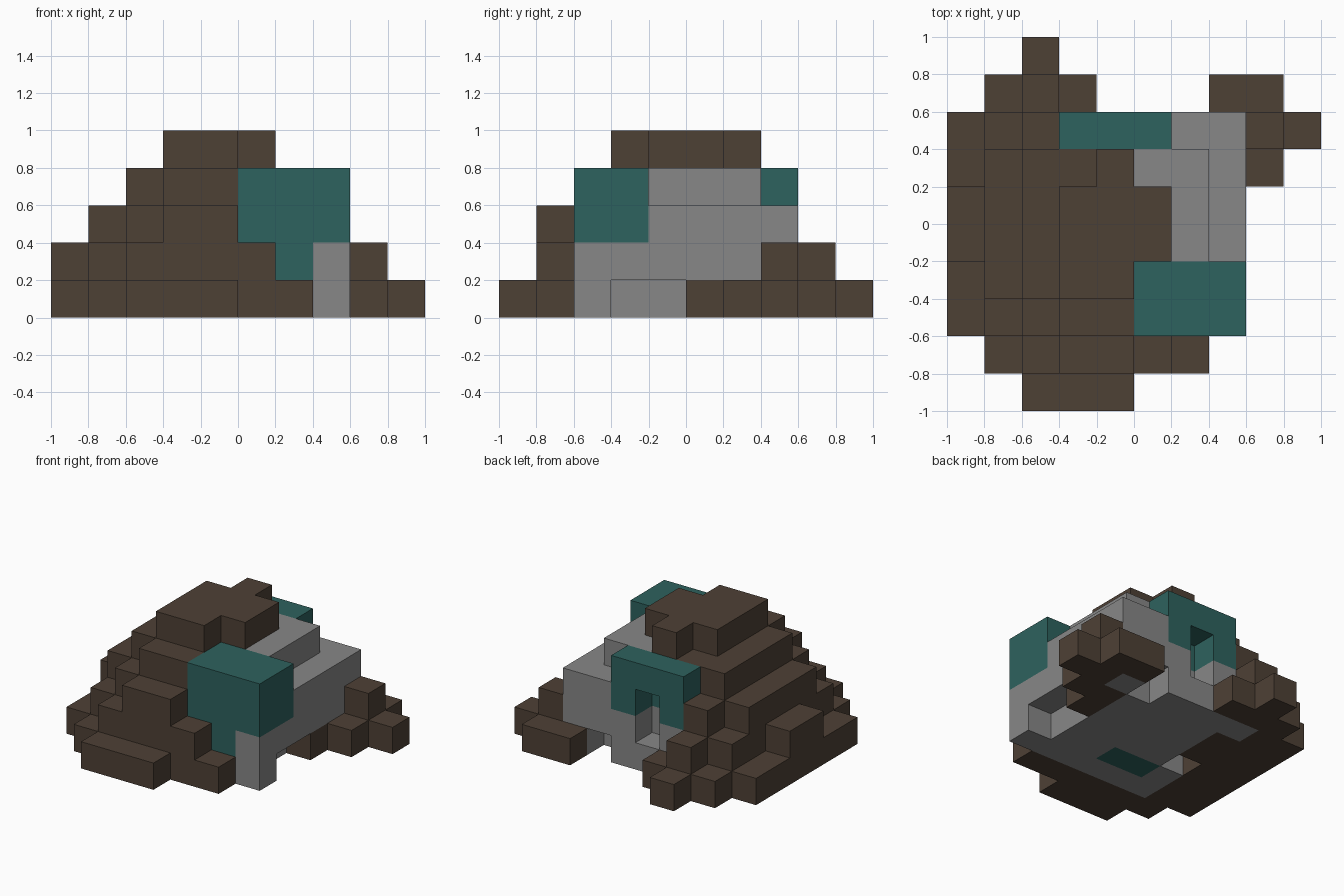
import bpy
import bmesh
from mathutils import Vector

CELL = 0.2
cube = bpy.data.objects.get("Cube")
if cube:
    bpy.data.objects.remove(cube, do_unlink=True)


def material(name, color):
    mat = bpy.data.materials.new(name)
    mat.use_nodes = True
    mat.diffuse_color = (*color, 1)
    shader = mat.node_tree.nodes["Principled BSDF"]
    shader.inputs["Base Color"].default_value = (*color, 1)
    shader.inputs["Roughness"].default_value = 0.9
    return mat


earth = material("brown earth", (0.076, 0.052, 0.036))
stone = material("grey stone", (0.245, 0.245, 0.245))
teal = material("teal tile", (0.027, 0.122, 0.112))

cells = {}


def fill(part, x0, x1, y0, y1, z0, z1):
    """Fill a block of grid cells with a part; None carves it away."""
    for x in range(x0, x1):
        for y in range(y0, y1):
            for z in range(z0, z1):
                cells.pop((x, y, z), None)
                if part:
                    cells[x, y, z] = part


# Hillside terraces, grouped by height in cells
terraces = {
    1: [(0, 1, 2, 8), (1, 4, 8, 9), (2, 3, 9, 10), (1, 7, 1, 2), (2, 5, 0, 1)],
    2: [(0, 1, 4, 6), (1, 2, 2, 8), (2, 6, 1, 2), (2, 3, 8, 9)],
    3: [(1, 2, 3, 7), (3, 5, 1, 2), (2, 3, 2, 8)],
    4: [(2, 3, 3, 7), (3, 5, 2, 8)],
    5: [(3, 5, 3, 6), (5, 6, 4, 6), (4, 5, 6, 7)],
}
for height, areas in terraces.items():
    for area in areas:
        fill("hillside", *area, 0, height)

# Loose earth beside the wall
for *area, height in [(8, 9, 6, 8, 1), (9, 10, 7, 8, 1), (7, 9, 8, 9, 1),
                      (8, 9, 7, 8, 2), (7, 8, 5, 7, 1)]:
    fill("earth_mound", *area, 0, height)

# Stone floor
for area in [(2, 8, 2, 3), (2, 7, 3, 4), (3, 7, 4, 7), (2, 6, 7, 8), (7, 8, 7, 8)]:
    fill("stone_floor", *area, 0, 1)

# Stone walls, stepping in towards the top
fill("stone_walls", 7, 8, 2, 8, 1, 2)
fill("stone_walls", 3, 8, 7, 8, 1, 2)
fill("stone_walls", 4, 7, 3, 7, 1, 2)
fill("stone_walls", 6, 8, 4, 8, 2, 3)
fill("stone_walls", 5, 7, 4, 7, 2, 4)

# Teal corner block, its lower tab, rear arch and floor inlay
fill("corner_block", 5, 8, 2, 4, 2, 4)
fill("corner_block", 6, 7, 2, 3, 1, 2)
fill("rear_arch", 3, 6, 7, 8, 2, 4)
fill("rear_arch", 4, 5, 6, 7, 2, 3)
fill("floor_inlay", 3, 5, 3, 4, 0, 1)

# Openings: rear window, doorway gap, floor pit
fill(None, 4, 5, 7, 8, 1, 3)
fill(None, 6, 7, 7, 8, 0, 1)
fill(None, 2, 3, 4, 5, 0, 1)

materials = {
    "hillside": earth, "earth_mound": earth,
    "stone_floor": stone, "stone_walls": stone,
    "corner_block": teal, "rear_arch": teal, "floor_inlay": teal,
}


def build(part, mat):
    """Make one mesh from the exposed sides of a part's cells."""
    bm = bmesh.new()
    for cell in [c for c, p in cells.items() if p == part]:
        for axis in range(3):
            for side in (-1, 1):
                normal = Vector((0, 0, 0))
                normal[axis] = side
                if tuple(int(a + b) for a, b in zip(cell, normal)) in cells:
                    continue
                u = Vector((0, 0, 0))
                u[(axis + 1) % 3] = 0.5
                v = normal.cross(u)
                mid = Vector(cell) + Vector((0.5, 0.5, 0.5)) + normal * 0.5
                corners = [mid - u - v, mid + u - v, mid + u + v, mid - u + v]
                bm.faces.new([bm.verts.new(c * CELL - Vector((1, 1, 0)))
                              for c in corners])
    bmesh.ops.remove_doubles(bm, verts=bm.verts[:], dist=0.001)
    mesh = bpy.data.meshes.new(part)
    bm.to_mesh(mesh)
    bm.free()
    mesh.materials.append(mat)
    bpy.context.scene.collection.objects.link(bpy.data.objects.new(part, mesh))


for part, mat in materials.items():
    build(part, mat)
